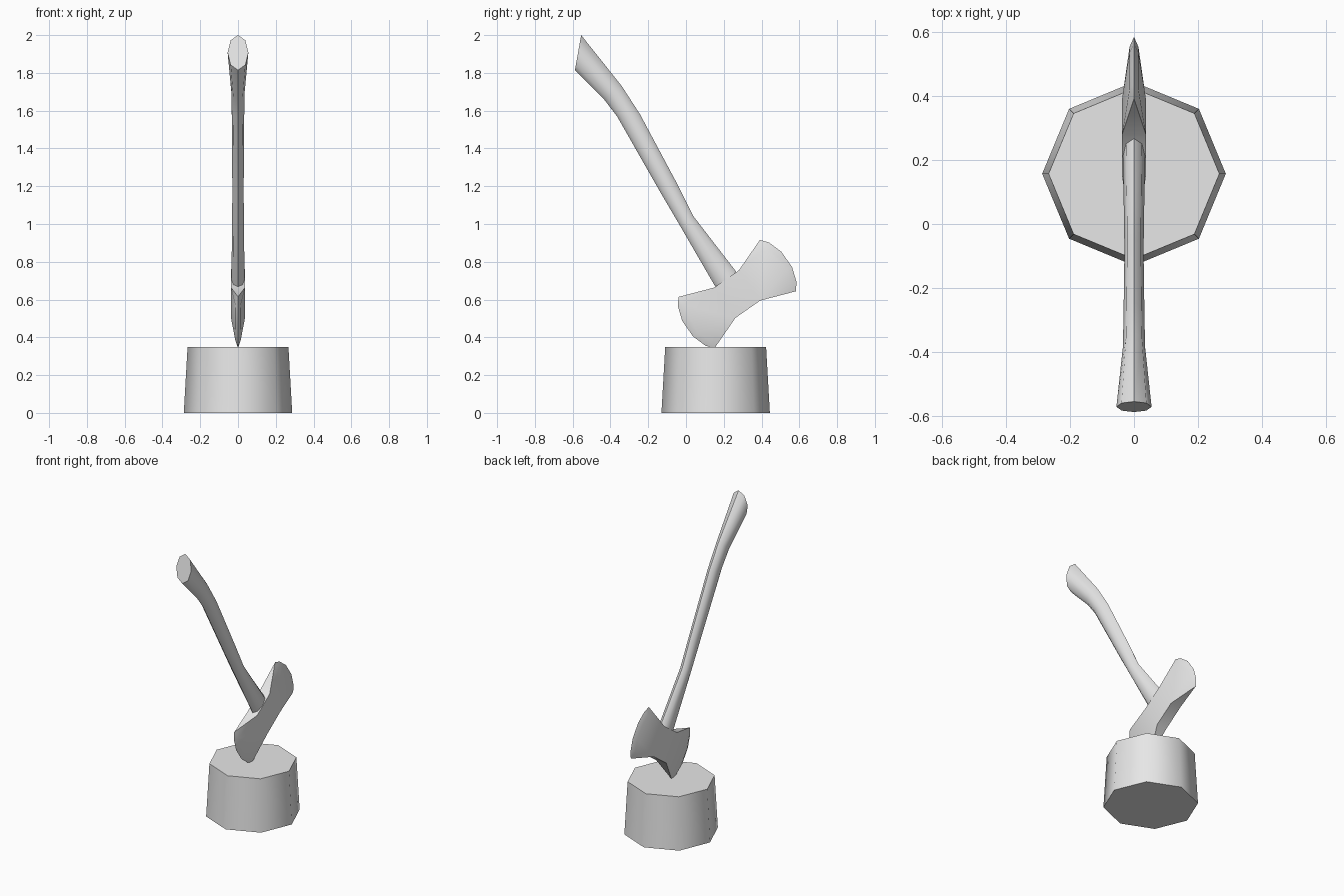
import bpy
import bmesh
from math import radians, sin, cos, tau
from mathutils import Vector, Matrix

default_cube = bpy.data.objects.get("Cube")
if default_cube:
    bpy.data.objects.remove(default_cube, do_unlink=True)

# Single plain colour
grey = bpy.data.materials.new("light_grey")
grey.use_nodes = True
grey.diffuse_color = (0.8, 0.8, 0.8, 1)
grey.node_tree.nodes["Principled BSDF"].inputs["Base Color"].default_value = (0.8, 0.8, 0.8, 1)


def finish(bm, name, smooth_angle):
    """Turn a bmesh into a shaded object."""
    bmesh.ops.recalc_face_normals(bm, faces=bm.faces)
    mesh = bpy.data.meshes.new(name)
    bm.to_mesh(mesh)
    bm.free()
    mesh.materials.append(grey)
    obj = bpy.data.objects.new(name, mesh)
    bpy.context.collection.objects.link(obj)
    bpy.ops.object.select_all(action='DESELECT')
    obj.select_set(True)
    bpy.context.view_layer.objects.active = obj
    bpy.ops.object.shade_smooth_by_angle(angle=radians(smooth_angle))
    return obj


# Chopping block: tapered octagon
bm = bmesh.new()
bmesh.ops.create_cone(bm, cap_ends=True, segments=8, radius1=0.287, radius2=0.267,
                      depth=0.35, matrix=Matrix.Translation((0, 0.157, 0.175)))
# keep one corner of the octagon on the x axis
corner = max(bm.verts, key=lambda v: v.co.x)
if abs(corner.co.y - 0.157) > 0.01:
    bmesh.ops.rotate(bm, verts=bm.verts, cent=(0, 0.157, 0),
                     matrix=Matrix.Rotation(tau / 16, 3, 'Z'))
finish(bm, "chopping_block", 60)

# Handle: octagonal rings between an upper and a lower edge line
# (upper y, upper z, lower y, lower z, half width)
stations = [
    (-0.555, 2.0, -0.588, 1.815, 0.055),
    (-0.34, 1.73, -0.434, 1.66, 0.035),
    (-0.243, 1.58, -0.365, 1.57, 0.033),
    (-0.04, 1.2, -0.137, 1.17, 0.03),
    (0.04, 1.04, -0.037, 1.0, 0.031),
    (0.27, 0.742, 0.16, 0.66, 0.035),
    (0.37, 0.63, 0.26, 0.54, 0.033),
]
bm = bmesh.new()
rings = []
for uy, uz, ly, lz, width in stations:
    upper, lower = Vector((0, uy, uz)), Vector((0, ly, lz))
    mid, half = (upper + lower) / 2, (upper - lower) / 2
    rings.append([bm.verts.new(mid + half * cos(a) + Vector((width * sin(a), 0, 0)))
                  for a in (tau * i / 8 for i in range(8))])
for r, s in zip(rings, rings[1:]):
    for i in range(8):
        j = (i + 1) % 8
        bm.faces.new((r[i], r[j], s[j], s[i]))
bm.faces.new(rings[0])
bm.faces.new(rings[-1])
finish(bm, "handle", 60)

# Double-bladed head, laid out along its own axis and then tilted
EYE_U, EYE_V, EYE_HALF, BEVEL_HALF = 0.08, 0.098, 0.037, 0.014
edge_half = [(0.263, 0.166), (0.294, 0.128), (0.32, 0.05)]
edge = edge_half + [(u, -v) for u, v in reversed(edge_half)]

bm = bmesh.new()


def point(x, u, v):
    return bm.verts.new((x, u, v))


eye = {(s, e, t): point(s * EYE_HALF, e * EYE_U, t * EYE_V)
       for s in (-1, 1) for e in (-1, 1) for t in (-1, 1)}
# Cheeks, top and bottom of the eye
for s in (-1, 1):
    bm.faces.new([eye[s, e, t] for e, t in ((-1, -1), (1, -1), (1, 1), (-1, 1))])
    bm.faces.new([eye[x, e, s] for x, e in ((-1, -1), (1, -1), (1, 1), (-1, 1))])
# Blades with a ground bevel
for e in (-1, 1):
    rim = [point(0, e * u, v) for u, v in edge]
    for s in (-1, 1):
        inner = [point(s * BEVEL_HALF, e * (u - 0.03), v * 0.9) for u, v in edge[1:-1]]
        top, bottom = eye[s, e, 1], eye[s, e, -1]
        bm.faces.new((top, rim[0], inner[0]))
        bm.faces.new((bottom, rim[-1], inner[-1]))
        bm.faces.new([top] + inner + [bottom])
        bm.faces.new((rim[0], rim[1], inner[0]))
        bm.faces.new((rim[-1], rim[-2], inner[-1]))
        for i in range(len(inner) - 1):
            bm.faces.new((inner[i], rim[i + 1], rim[i + 2], inner[i + 1]))
    for t, tip in ((1, rim[0]), (-1, rim[-1])):
        bm.faces.new((eye[-1, e, t], eye[1, e, t], tip))
bmesh.ops.transform(bm, verts=bm.verts, matrix=Matrix.Translation((0, 0.271, 0.629))
                    @ Matrix.Rotation(radians(35), 4, 'X'))
finish(bm, "axe_head", 30)
